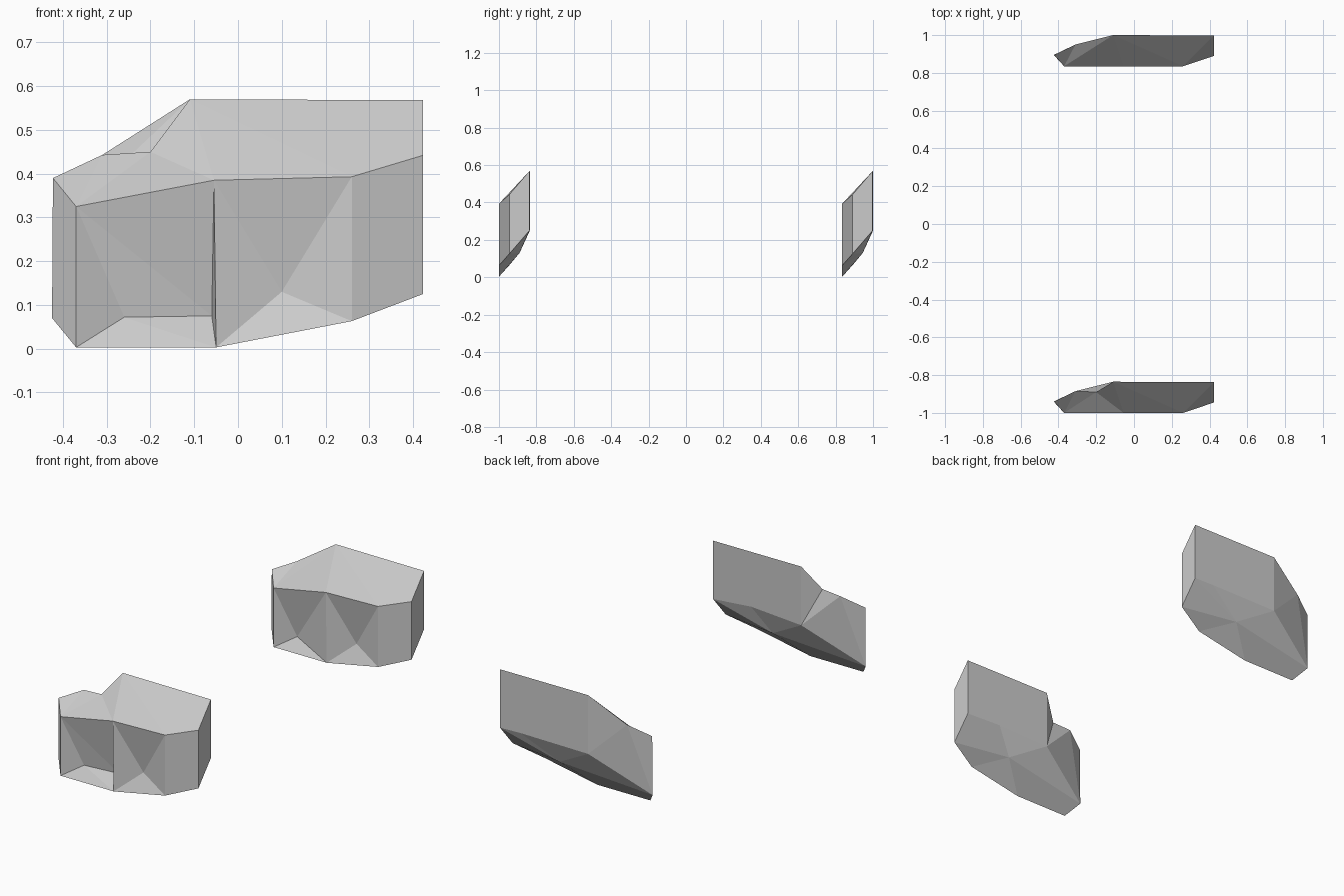
import bpy, bmesh

if "Cube" in bpy.data.objects:
    bpy.data.objects.remove(bpy.data.objects["Cube"])

# Named corners of one faceted slab: T = front top, B = front bottom,
# M = dents in the front, F/R = right end, K/X = back, L = left end,
# b suffix = lower corner, N = underside ridge point
CORNERS = dict(
    T1=(-.37, -1, .325), T2=(-.055, -1, .385), T3=(.26, -1, .393),
    B1=(-.37, -1, .003), B2=(-.05, -1, .003), B3=(.26, -1, .063),
    M1=(-.26, -.954, .072), M2=(.10, -.957, .13),
    F=(.423, -.945, .442), Fb=(.423, -.945, .125),
    R=(.423, -.837, .568), Rb=(.423, -.837, .25),
    K=(-.11, -.835, .57), Kb=(-.11, -.835, .25),
    X=(-.31, -.885, .443), L=(-.423, -.94, .39), Lb=(-.425, -.94, .07),
    N=(.10, -.89, .13), Q=(.30, -.838, .253),
)

# Faces shared by both slabs
SHARED = """L Lb B1 T1, T1 B1 M1, B1 B2 M1, T2 B2 M2, T2 M2 T3, B2 B3 M2, M2 B3 T3,
T3 B3 Fb F, F Fb Rb R, R Rb Q Kb K, X Kb Lb, X Lb L,
T2 T3 K, T3 R K, T3 F R, T1 X L"""
UNDERSIDE = "B2 B1 Lb Kb Q Rb Fb B3".split()

# Faces that differ: the plain slab and the chipped slab
PLAIN = "T1 M1 T2, M1 B2 T2, K Kb X, T1 T2 K, T1 K X"
CHIPPED = """T1 P T2, T1 M1 P, M1 B2 P, P B2 T2, K Kb A, A Kb X,
T1 T2 A, T2 K A, T1 A X"""


def slab(name, faces, extra, dy):
    corners = {**CORNERS, **extra}
    bm = bmesh.new()
    v = {}
    for text in (SHARED + "," + faces).split(","):
        for key in text.split():
            if key not in v:
                x, y, z = corners[key]
                v[key] = bm.verts.new((x, y + dy, z))
        bm.faces.new([v[k] for k in text.split()])
    # underside fan around its ridge point
    x, y, z = corners["N"]
    n = bm.verts.new((x, y + dy, z))
    for a, b in zip(UNDERSIDE, UNDERSIDE[1:] + UNDERSIDE[:1]):
        bm.faces.new((n, v[a], v[b]))
    bmesh.ops.recalc_face_normals(bm, faces=bm.faces)
    me = bpy.data.meshes.new(name)
    bm.to_mesh(me)
    bm.free()
    ob = bpy.data.objects.new(name, me)
    bpy.context.collection.objects.link(ob)
    return ob


# Front slab has a chip in its back edge, front and underside
slab("front_slab", CHIPPED,
     dict(A=(-.20, -.89, .45), P=(-.06, -.94, .075), Q=(.20, -.845, .265)), 0)
# Back slab is the same shape without chips
slab("back_slab", PLAIN, {}, 1.835)
